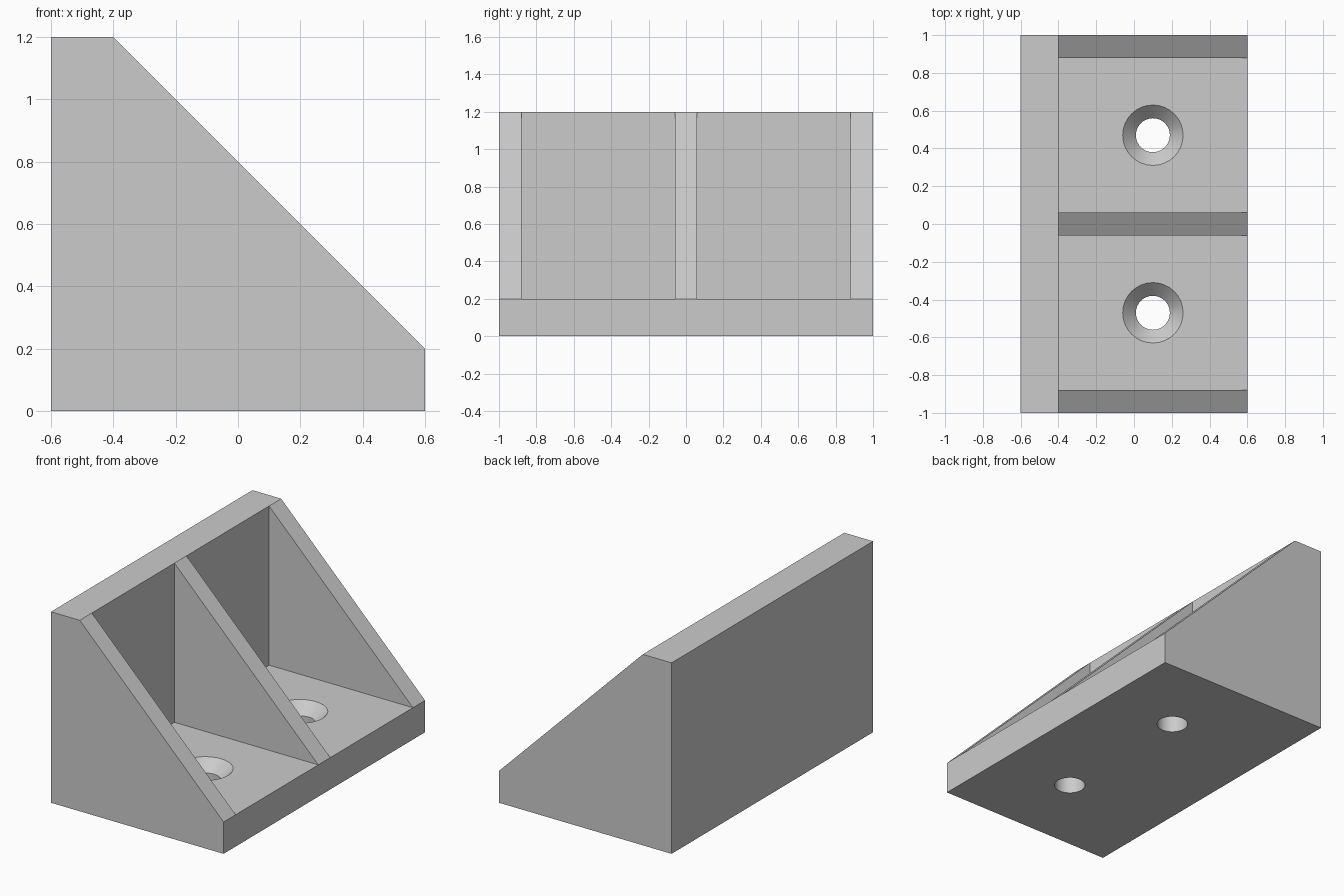
import bpy, bmesh
from math import radians, cos, sin, tau

cube = bpy.data.objects.get("Cube")
if cube:
    bpy.data.objects.remove(cube, do_unlink=True)

grey = bpy.data.materials.new("plain_grey")
grey.use_nodes = True
colour = (0.6, 0.6, 0.6, 1)
grey.diffuse_color = colour
grey.node_tree.nodes["Principled BSDF"].inputs["Base Color"].default_value = colour

HALF, WALL_X, FLOOR = 1.0, -0.4, 0.2
RIB = 0.12
HOLE_X, HOLE_Y = 0.1, 0.47
SIDES = 32


def loft(name, rings):
    """Closed solid through a list of matching rings of points."""
    bm = bmesh.new()
    loops = [[bm.verts.new(p) for p in ring] for ring in rings]
    for a, b in zip(loops, loops[1:]):
        for i in range(len(a)):
            j = (i + 1) % len(a)
            bm.faces.new((a[i], a[j], b[j], b[i]))
    bm.faces.new(loops[0])
    bm.faces.new(loops[-1])
    bmesh.ops.recalc_face_normals(bm, faces=bm.faces)
    mesh = bpy.data.meshes.new(name)
    bm.to_mesh(mesh)
    bm.free()
    mesh.materials.append(grey)
    obj = bpy.data.objects.new(name, mesh)
    bpy.context.collection.objects.link(obj)
    return obj


def prism(name, profile, y0, y1):
    return loft(name, [[(x, y, z) for x, z in profile] for y in (y0, y1)])


def countersink(name, y):
    """Straight bore that flares to a conical seat at the floor."""
    levels = [(-0.1, 0.09), (0.13, 0.09), (FLOOR, 0.16), (0.3, 0.16)]
    return loft(name, [[(HOLE_X + r * cos(tau * i / SIDES),
                         y + r * sin(tau * i / SIDES), z)
                        for i in range(SIDES)] for z, r in levels])


# Solid wedge: base plate, back wall and sloping ribs in one profile
bracket = prism("angle_bracket",
                [(-0.6, 0), (0.6, 0), (0.6, FLOOR), (WALL_X, 1.2), (-0.6, 1.2)],
                -HALF, HALF)

# Two pockets leave three ribs; one countersunk screw hole in each bay
pocket = [(WALL_X, FLOOR), (0.8, FLOOR), (0.8, 1.4), (WALL_X, 1.4)]
cutters = []
for side in (-1, 1):
    cutters.append(prism("pocket_cutter", pocket, side * RIB / 2, side * (HALF - RIB)))
    cutters.append(countersink("hole_cutter", side * HOLE_Y))

bpy.context.view_layer.objects.active = bracket
for cutter in cutters:
    cutter.hide_render = True
    mod = bracket.modifiers.new("cut", 'BOOLEAN')
    mod.operation = 'DIFFERENCE'
    mod.solver = 'EXACT'
    mod.object = cutter
    bpy.ops.object.modifier_apply(modifier=mod.name)
    bpy.data.objects.remove(cutter, do_unlink=True)

# Smooth hole walls, crisp edges elsewhere
bpy.ops.object.select_all(action='DESELECT')
bracket.select_set(True)
bpy.ops.object.shade_smooth_by_angle(angle=radians(30))
